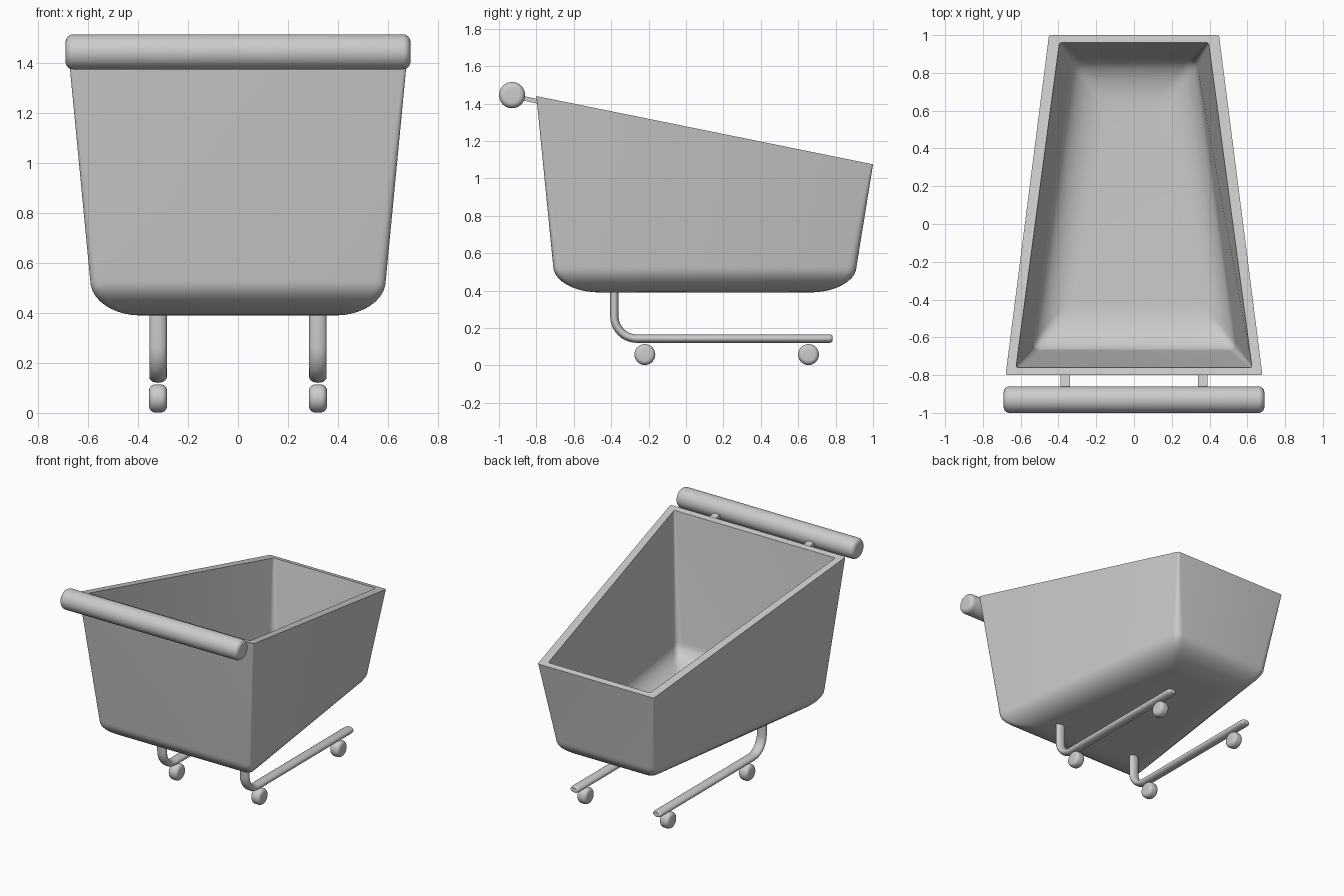
import bpy, bmesh, math
from mathutils import Vector, Matrix

if "Cube" in bpy.data.objects:
    bpy.data.objects.remove(bpy.data.objects["Cube"])


def finish(bm, name, angle=40):
    bmesh.ops.recalc_face_normals(bm, faces=bm.faces)
    me = bpy.data.meshes.new(name)
    bm.to_mesh(me)
    bm.free()
    ob = bpy.data.objects.new(name, me)
    bpy.context.collection.objects.link(ob)
    bpy.ops.object.select_all(action='DESELECT')
    ob.select_set(True)
    bpy.context.view_layer.objects.active = ob
    bpy.ops.object.shade_smooth_by_angle(angle=math.radians(angle))
    return ob


def loft(bm, rings):
    loops = [[bm.verts.new(p) for p in r] for r in rings]
    n = len(loops[0])
    for a, b in zip(loops, loops[1:]):
        for i in range(n):
            j = (i + 1) % n
            bm.faces.new((a[i], a[j], b[j], b[i]))
    bm.faces.new(loops[0])
    bm.faces.new(loops[-1])


def rim_z(y):
    return 1.44 - (y + 0.8) * (1.44 - 1.075) / 1.8


def trapezoid(yb, hb, yf, hf, z, r):
    """Tapered basket outline with corners rounded by r; z=None follows the rim."""
    c = [Vector(p) for p in ((-hb, yb), (hb, yb), (hf, yf), (-hf, yf))]
    out = []
    for i in range(4):
        p = c[i]
        a = p + (c[i - 1] - p).normalized() * r
        b = p + (c[(i + 1) % 4] - p).normalized() * r
        for k in range(6):
            t = k / 5
            q = a * (1 - t) ** 2 + p * 2 * t * (1 - t) + b * t * t
            out.append((q.x, q.y, rim_z(q.y) if z is None else z))
    return out


def shell(tx, ty, floor):
    """Rings from rim to floor, inset by the wall thickness."""
    rings = [trapezoid(-0.8 + ty, 0.68 - tx, 1.0 - ty, 0.45 - tx, None, 0.012)]
    steps = 10
    for k in range(steps + 1):
        a = math.pi / 2 * k / steps
        d = 1 - math.cos(a)
        z = floor + 0.14 * (1 - math.sin(a))
        rings.append(trapezoid(-0.71 + ty + 0.25 * d, 0.597 - tx - 0.2 * d,
                               0.912 - ty - 0.25 * d, 0.385 - tx - 0.2 * d,
                               z, 0.045))
    return rings


# Basket: outer shell, over the rim, inner shell
bm = bmesh.new()
loft(bm, shell(0, 0, 0.39)[::-1] + shell(0.055, 0.04, 0.435))
finish(bm, "basket")


def barrel(name, center, radius, half, bevel, segments=40):
    """Cylinder along x with rounded ends."""
    prof = [(-half, radius - bevel)]
    for k in range(1, 7):
        a = math.pi / 2 * k / 6
        prof.append((-half + bevel * (1 - math.cos(a)),
                     radius - bevel + bevel * math.sin(a)))
    prof += [(-x, r) for x, r in reversed(prof)]
    bm = bmesh.new()
    loft(bm, [[(center[0] + x,
                center[1] + r * math.cos(2 * math.pi * i / segments),
                center[2] + r * math.sin(2 * math.pi * i / segments))
               for i in range(segments)] for x, r in prof])
    return finish(bm, name, 50)


# Push handle
barrel("handle", (0, -0.93, 1.445), 0.07, 0.69, 0.03)


def frame_rail(name, x):
    """Flattened tube: down from the basket, round the bend, then forward."""
    path = [(-0.383, 0.42, 0, 1)]
    for k in range(11):
        a = math.pi / 2 * k / 10
        path.append((-0.263 - 0.12 * math.cos(a), 0.263 - 0.12 * math.sin(a), a, 1))
    e = math.pi / 2
    path += [(0.765, 0.143, e, 1), (0.776, 0.143, e, 0.92), (0.783, 0.143, e, 0.7)]
    rings = []
    for y, z, a, s in path:
        ring = []
        for i in range(20):
            t = 2 * math.pi * i / 20
            u, v = 0.035 * s * math.cos(t), 0.0225 * s * math.sin(t)
            ring.append((x + u, y + v * math.cos(a), z + v * math.sin(a)))
        rings.append(ring)
    bm = bmesh.new()
    loft(bm, rings)
    finish(bm, name, 50)


# Rails, wheels and handle brackets on both sides
for side, s in (("left", -1), ("right", 1)):
    frame_rail("frame_rail_" + side, s * 0.32)
    for end, y in (("rear", -0.22), ("front", 0.655)):
        barrel(f"wheel_{end}_{side}", (s * 0.32, y, 0.058), 0.056, 0.036, 0.025, 28)
    bm = bmesh.new()
    m = (Matrix.Translation((s * 0.365, -0.84, 1.422)) @ Matrix.Rotation(-0.22, 4, 'X')
         @ Matrix.Diagonal((0.05, 0.13, 0.024, 1)))
    bmesh.ops.create_cube(bm, size=1, matrix=m)
    finish(bm, "handle_bracket_" + side)
